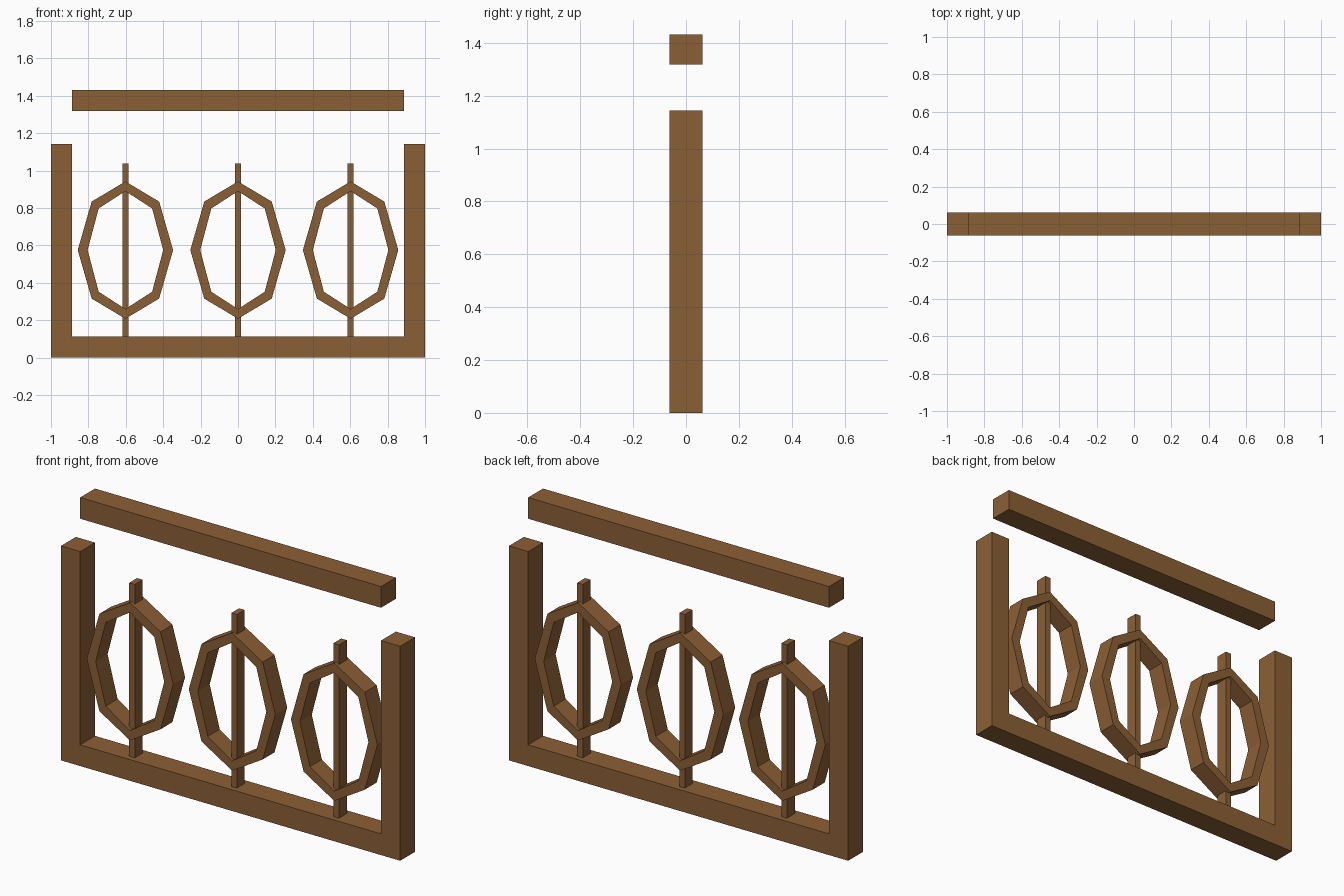
import bpy, math

if "Cube" in bpy.data.objects:
    bpy.data.objects.remove(bpy.data.objects["Cube"])

wood = bpy.data.materials.new("brown wood")
wood.diffuse_color = (0.26, 0.115, 0.036, 1)
wood.use_nodes = True
wood.node_tree.nodes["Principled BSDF"].inputs["Base Color"].default_value = wood.diffuse_color


def make(name, verts, faces):
    me = bpy.data.meshes.new(name)
    me.from_pydata(verts, [], faces)
    me.materials.append(wood)
    ob = bpy.data.objects.new(name, me)
    bpy.context.collection.objects.link(ob)
    return ob


def box(name, x0, x1, half_depth, z0, z1):
    verts = [(x, y, z) for x in (x0, x1) for y in (-half_depth, half_depth) for z in (z0, z1)]
    faces = [(0, 1, 3, 2), (4, 6, 7, 5), (0, 4, 5, 1), (2, 3, 7, 6), (0, 2, 6, 4), (1, 5, 7, 3)]
    return make(name, verts, faces)


def ring(name, cx, cz, outer, inner, half_depth, sides=8):
    # four loops around the section: outer front, outer back, inner back, inner front
    loops = [(outer, -half_depth), (outer, half_depth), (inner, half_depth), (inner, -half_depth)]
    verts = []
    for (rx, rz), y in loops:
        for i in range(sides):
            a = 2 * math.pi * i / sides
            verts.append((cx + rx * math.sin(a), y, cz + rz * math.cos(a)))
    faces = []
    for k in range(4):
        n = (k + 1) % 4
        for i in range(sides):
            j = (i + 1) % sides
            faces.append((k * sides + i, n * sides + i, n * sides + j, k * sides + j))
    return make(name, verts, faces)


# frame: two posts, bottom rail and the raised top rail
D = 0.0625
box("left_post", -1, -0.887, D, 0, 1.143)
box("right_post", 0.887, 1, D, 0, 1.143)
box("bottom_rail", -0.887, 0.887, D, 0, 0.113)
box("top_rail", -0.887, 0.887, D, 1.318, 1.431)

# three spindles, each passing through an eight-sided oval ring
for label, cx in (("left", -0.602), ("middle", 0), ("right", 0.602)):
    box(label + "_spindle", cx - 0.0165, cx + 0.0165, 0.033, 0.113, 1.037)
    ring(label + "_oval_ring", cx, 0.575, (0.255, 0.367), (0.202, 0.315), 0.05)
